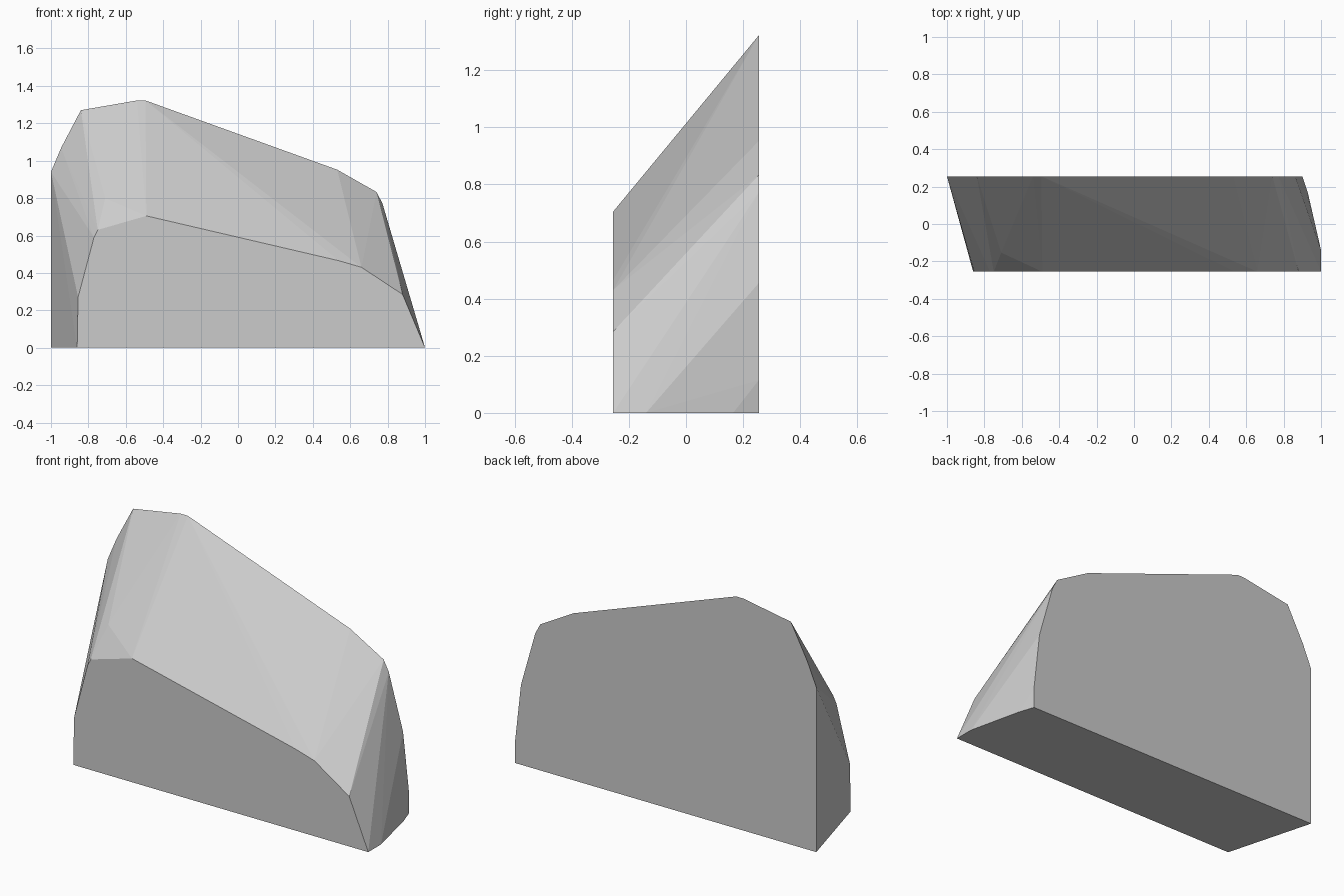
import bpy, bmesh

if "Cube" in bpy.data.objects:
    bpy.data.objects.remove(bpy.data.objects["Cube"])

# Half depth of the stone wedge
D = 0.255

# Outline of the low front face (x, z)
front = [(-0.86, 0), (-0.855, 0.27), (-0.77, 0.59), (-0.75, 0.63), (-0.49, 0.705),
         (0.54, 0.465), (0.66, 0.43), (0.88, 0.285), (1.0, 0)]

# Outline of the tall back face (x, z)
back = [(-1, 0), (-1, 0.94), (-0.945, 1.07), (-0.84, 1.27), (-0.54, 1.322), (-0.495, 1.322),
        (0.53, 0.952), (0.74, 0.833), (0.772, 0.772), (0.862, 0.455), (0.9, 0.115), (0.9, 0)]

# Chipped corners between the two faces (x, y, z)
chips = [(1.0, -0.14, 0), (0.93, 0.165, 0), (-0.71, -0.153, 0.80), (0.755, -0.139, 0.465)]

points = [(x, -D, z) for x, z in front] + [(x, D, z) for x, z in back] + chips

# Faceted rock: convex hull around both outlines
bm = bmesh.new()
for p in points:
    bm.verts.new(p)
hull = bmesh.ops.convex_hull(bm, input=bm.verts[:])
loose = [v for v in bm.verts if not v.link_faces]
bmesh.ops.delete(bm, geom=loose, context='VERTS')
# Merge the triangles of the flat front, back and base
bmesh.ops.dissolve_limit(bm, angle_limit=0.002, verts=bm.verts[:], edges=bm.edges[:])
bmesh.ops.recalc_face_normals(bm, faces=bm.faces[:])

mesh = bpy.data.meshes.new("rock")
bm.to_mesh(mesh)
bm.free()
rock = bpy.data.objects.new("rock", mesh)
bpy.context.collection.objects.link(rock)

# Plain stone colour
stone = bpy.data.materials.new("stone grey")
stone.diffuse_color = (0.6, 0.6, 0.6, 1)
stone.use_nodes = True
stone.node_tree.nodes["Principled BSDF"].inputs["Base Color"].default_value = stone.diffuse_color
mesh.materials.append(stone)
